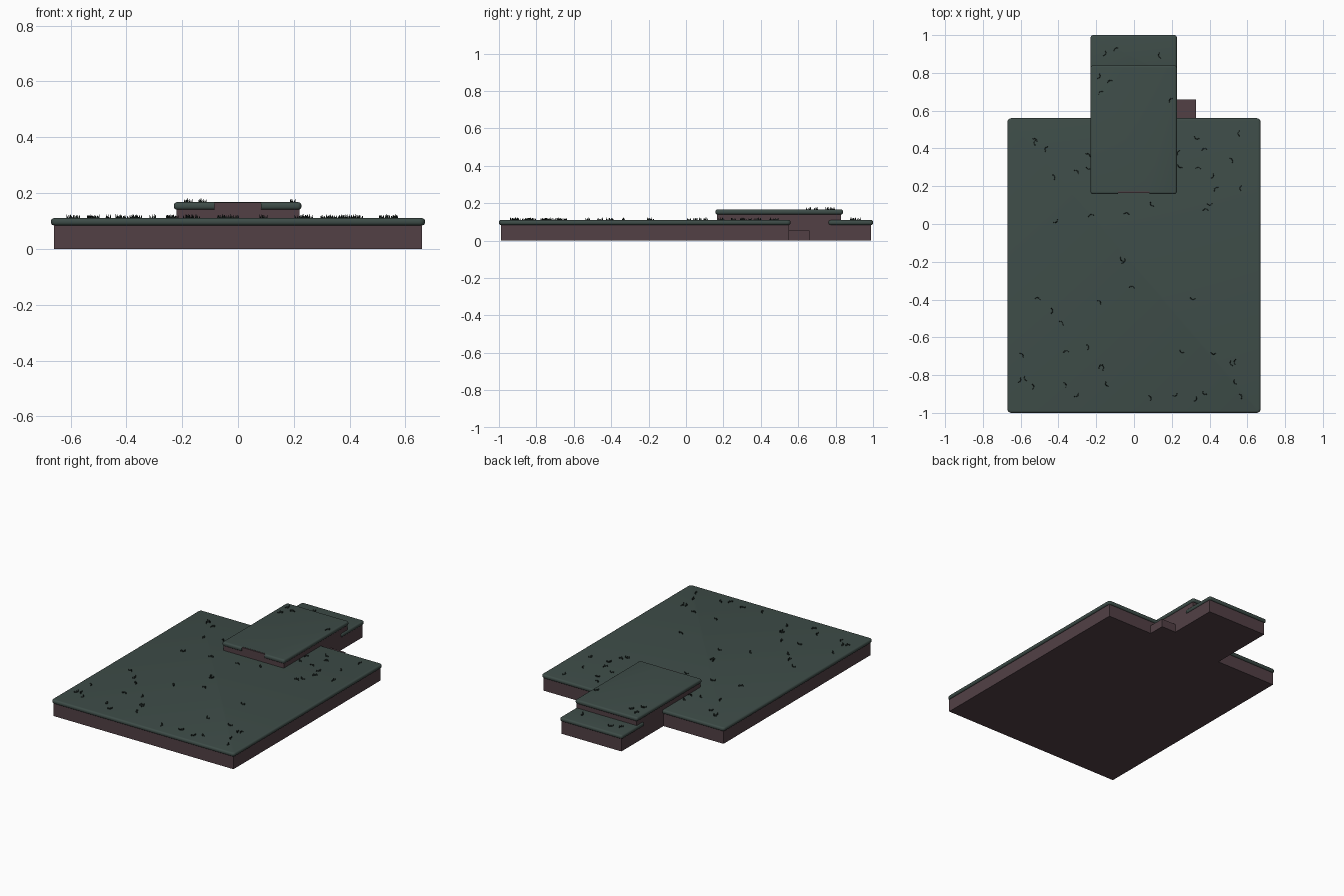
import bpy, bmesh, math, random
from mathutils import Vector, Matrix

if "Cube" in bpy.data.objects:
    bpy.data.objects.remove(bpy.data.objects["Cube"])

random.seed(4)


def material(name, rgb):
    m = bpy.data.materials.new(name)
    m.diffuse_color = (*rgb, 1)
    m.use_nodes = True
    m.node_tree.nodes["Principled BSDF"].inputs["Base Color"].default_value = m.diffuse_color
    return m


GRASS = material("dark_green_grass", (0.048, 0.073, 0.065))
DIRT = material("brown_dirt", (0.084, 0.051, 0.060))
BLADE = material("deep_green_blades", (0.010, 0.017, 0.014))


def finish(name, bm, mat):
    bmesh.ops.recalc_face_normals(bm, faces=bm.faces)
    me = bpy.data.meshes.new(name)
    bm.to_mesh(me)
    bm.free()
    me.materials.append(mat)
    ob = bpy.data.objects.new(name, me)
    bpy.context.collection.objects.link(ob)
    return ob


def block(name, lo, hi, mat, corner=0.0, edge=0.0):
    """Box from lo to hi; optional rounded upright corners and rounded rims."""
    lo, hi = Vector(lo), Vector(hi)
    bm = bmesh.new()
    bmesh.ops.create_cube(bm, size=1)
    for v in bm.verts:
        v.co = (lo + hi) / 2 + Vector(c * s for c, s in zip(v.co, hi - lo))
    if corner:
        upright = [e for e in bm.edges
                   if abs(e.verts[0].co.z - e.verts[1].co.z) > 1e-4]
        bmesh.ops.bevel(bm, geom=upright, offset=corner, segments=4,
                        profile=0.5, affect='EDGES')
    if edge:
        rims = [e for e in bm.edges
                if abs(e.verts[0].co.z - e.verts[1].co.z) < 1e-4]
        bmesh.ops.bevel(bm, geom=rims, offset=edge, segments=4,
                        profile=0.5, affect='EDGES')
    return finish(name, bm, mat)


def smooth(ob):
    bpy.ops.object.select_all(action='DESELECT')
    ob.select_set(True)
    bpy.context.view_layer.objects.active = ob
    bpy.ops.object.shade_smooth_by_angle(angle=math.radians(35))


# Dirt bodies
block("main_dirt", (-0.66, -0.99, 0), (0.66, 0.55, 0.095), DIRT)
block("back_dirt", (-0.22, 0.50, 0), (0.22, 0.99, 0.095), DIRT)
block("upper_dirt", (-0.22, 0.165, 0.05), (0.22, 0.83, 0.15), DIRT)
block("side_step", (0.20, 0.53, 0), (0.327, 0.66, 0.055), DIRT)

# Grass slabs with rounded rims
main = block("main_grass", (-0.67, -1.0, 0.084), (0.67, 0.56, 0.11), GRASS, 0.02, 0.011)
back = block("back_grass", (-0.23, 0.76, 0.084), (0.227, 1.0, 0.11), GRASS, 0.014, 0.011)
upper = block("upper_grass", (-0.23, 0.158, 0.14), (0.227, 0.84, 0.167), GRASS, 0.014, 0.011)

# Gap in the front lip of the upper slab, showing bare dirt
cutter = block("lip_gap_cutter", (-0.085, 0.10, 0.12), (0.083, 0.172, 0.2), DIRT)
cutter.hide_render = True
cutter.hide_set(True)
mod = upper.modifiers.new("lip_gap", 'BOOLEAN')
mod.operation = 'DIFFERENCE'
mod.solver = 'EXACT'
mod.object = cutter
bpy.context.view_layer.objects.active = upper
bpy.ops.object.modifier_apply(modifier=mod.name)
bpy.data.objects.remove(cutter)
block("lip_gap_dirt", (-0.085, 0.165, 0.13), (0.083, 0.19, 0.1655), DIRT)

for slab in (main, back, upper):
    smooth(slab)

# Grass tufts: short curved rows of pointed blades
MAIN_SPOTS = [
    (-.53, .43), (-.52, .45), (-.47, .40), (-.42, .25), (-.30, .28), (-.24, .29),
    (-.24, .37), (-.41, .01), (-.23, .05), (-.04, .06), (.09, .10), (.18, .38),
    (.23, .38), (.18, .30), (.24, .30), (.33, .45), (.37, .40), (.34, .30),
    (.42, .25), (.43, .19), (.55, .48), (.52, .34), (.56, .19), (.38, .08),
    (.40, .10), (-.07, -.19), (-.05, -.20), (-.01, -.33), (-.51, -.39),
    (-.43, -.46), (-.38, -.52), (-.18, -.41), (.31, -.40), (-.59, -.69),
    (-.36, -.67), (-.24, -.65), (-.18, -.75), (-.16, -.76), (.25, -.68),
    (.42, -.69), (.51, -.74), (.53, -.73), (-.60, -.83), (-.58, -.82),
    (-.53, -.86), (-.36, -.85), (-.30, -.91), (-.15, -.85), (.09, -.92),
    (.22, -.91), (.33, -.93), (.37, -.90), (.53, -.84), (.57, -.91)]
UPPER_SPOTS = [(-.18, .78), (-.13, .76), (-.18, .70), (.19, .66)]
BACK_SPOTS = [(-.15, .90), (-.10, .93), (.13, .89)]


def tufts(name, spots, z):
    bm = bmesh.new()
    for x, y in spots:
        place = Matrix.Translation((x, y, z)) @ Matrix.Rotation(random.uniform(0, math.tau), 4, 'Z')
        for i in range(-2, 3):
            cx, cy = i * 0.006, -0.0016 * i * i
            base = [(cx - .004, cy - .002, -.002), (cx + .004, cy - .002, -.002),
                    (cx, cy + .004, -.002)]
            tip = (cx + i * .0015, cy - abs(i) * .001, random.uniform(.009, .015))
            a, b, c, t = [bm.verts.new(place @ Vector(p)) for p in base + [tip]]
            for f in ((a, b, t), (b, c, t), (c, a, t), (c, b, a)):
                bm.faces.new(f)
    finish(name, bm, BLADE)


tufts("main_tufts", MAIN_SPOTS, 0.11)
tufts("upper_tufts", UPPER_SPOTS, 0.167)
tufts("back_tufts", BACK_SPOTS, 0.11)
